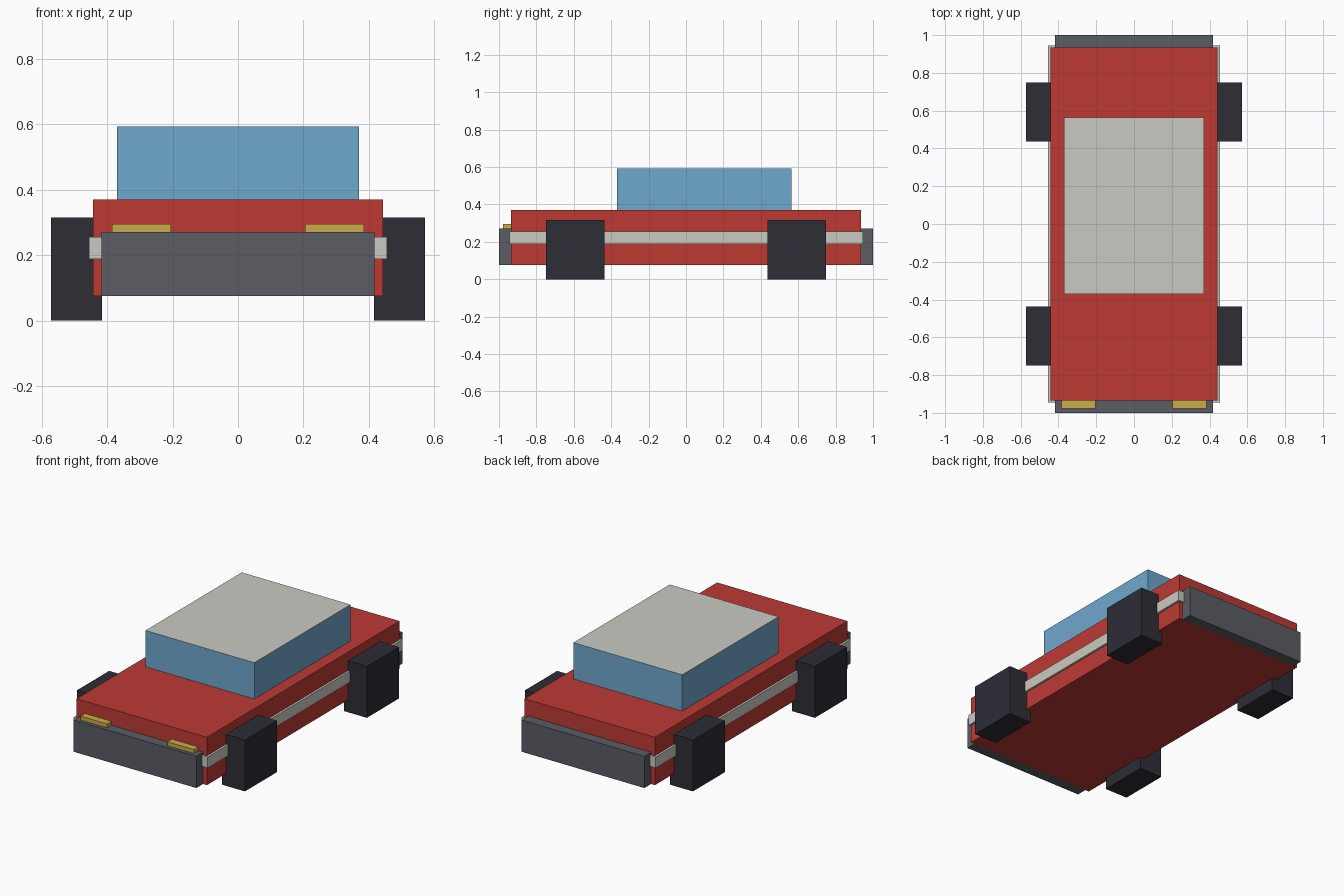
import bpy

if "Cube" in bpy.data.objects:
    bpy.data.objects.remove(bpy.data.objects["Cube"])


def srgb(r, g, b):
    def lin(c):
        c /= 255
        return c / 12.92 if c <= 0.04045 else ((c + 0.055) / 1.055) ** 2.4
    return (lin(r), lin(g), lin(b), 1.0)


def material(name, rgb):
    m = bpy.data.materials.new(name)
    m.diffuse_color = srgb(*rgb)
    m.use_nodes = True
    m.node_tree.nodes["Principled BSDF"].inputs["Base Color"].default_value = m.diffuse_color
    return m


red = material("red_paint", (190, 58, 52))
blue = material("blue_glass", (111, 168, 205))
white = material("off_white", (202, 202, 194))
black = material("black_rubber", (45, 45, 54))
grey = material("bumper_grey", (91, 93, 100))
yellow = material("lamp_yellow", (202, 172, 72))


def box(name, x, y, z, mat):
    """Box spanning the (min, max) pair on each axis."""
    spans = (x, y, z)
    bpy.ops.mesh.primitive_cube_add(size=1)
    ob = bpy.context.object
    ob.name = name
    ob.location = [(a + b) / 2 for a, b in spans]
    ob.scale = [b - a for a, b in spans]
    bpy.ops.object.transform_apply(location=True, rotation=False, scale=True)
    ob.data.materials.append(mat)
    return ob


# Body and the trim band around it
box("body", (-0.443, 0.443), (-0.935, 0.935), (0.076, 0.37), red)
box("trim_band", (-0.456, 0.456), (-0.945, 0.945), (0.188, 0.256), white)

# Glass cabin with a pale roof face
cabin = box("cabin", (-0.37, 0.37), (-0.37, 0.565), (0.36, 0.593), blue)
cabin.data.materials.append(white)
for face in cabin.data.polygons:
    if face.normal.z > 0.9:
        face.material_index = 1

# Bumpers
box("front_bumper", (-0.417, 0.417), (-1.0, -0.93), (0.076, 0.271), grey)
box("rear_bumper", (-0.417, 0.417), (0.93, 1.0), (0.076, 0.271), grey)

# Square wheels and headlights, mirrored left and right
for side, s in (("left", -1), ("right", 1)):
    for end, y in (("front", -0.592), ("rear", 0.592)):
        box(f"{end}_{side}_wheel", sorted((s * 0.415, s * 0.571)),
            (y - 0.156, y + 0.156), (0, 0.316), black)
    box(f"{side}_headlight", sorted((s * 0.205, s * 0.385)),
        (-0.978, -0.925), (0.26, 0.295), yellow)
